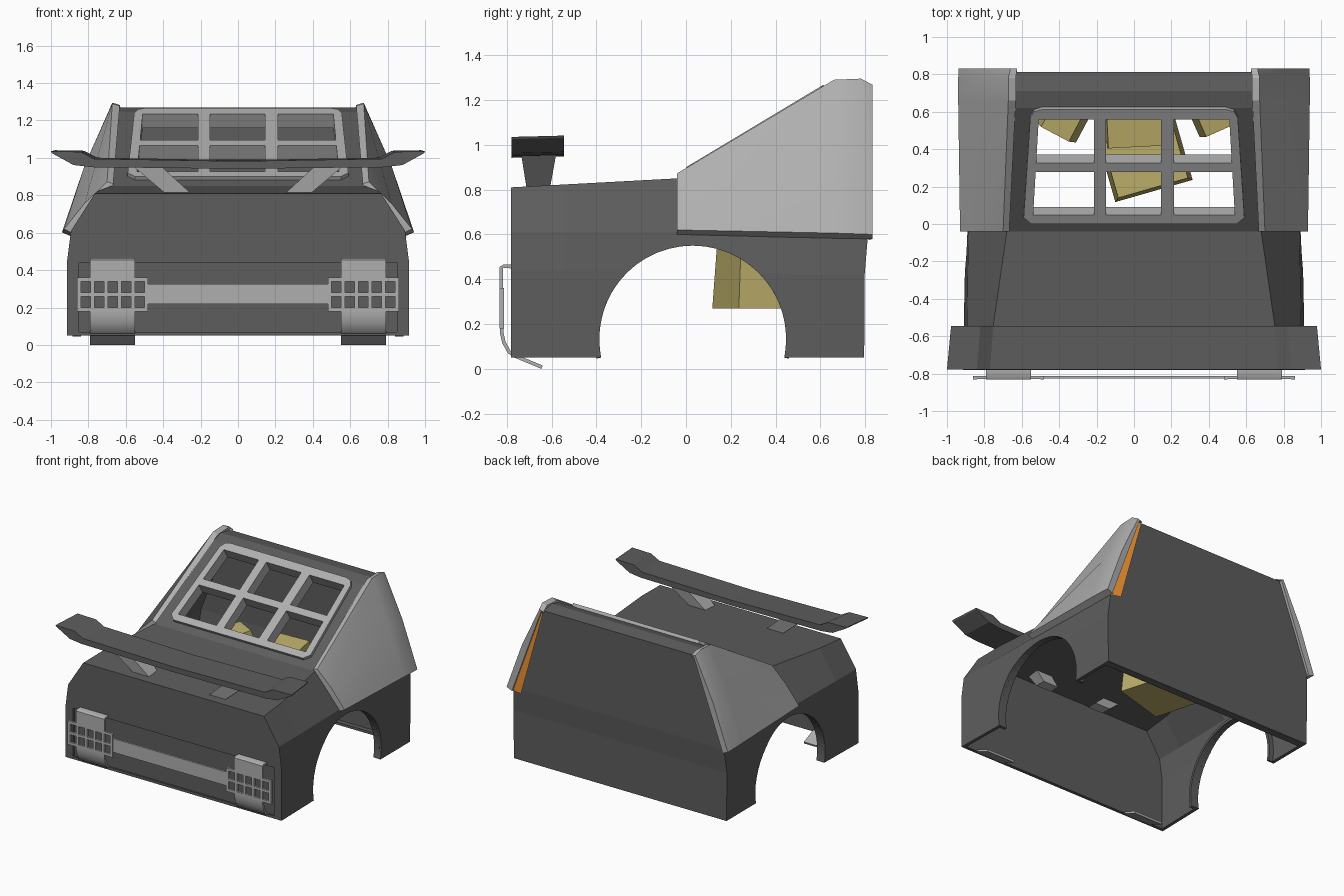
import bpy
import bmesh
from math import cos, sin, pi, radians
from mathutils import Vector, Matrix

if "Cube" in bpy.data.objects:
    bpy.data.objects.remove(bpy.data.objects["Cube"])

DARK, LIGHT = (.11, .11, .11), (.43, .43, .43)
GOLD, ORANGE = (.5, .42, .14), (.75, .26, .03)
paints = {}


def mesh(name, verts, faces, color=LIGHT):
    me = bpy.data.meshes.new(name)
    me.from_pydata([tuple(v) for v in verts], [], faces)
    ob = bpy.data.objects.new(name, me)
    bpy.context.collection.objects.link(ob)
    if color not in paints:
        paints[color] = bpy.data.materials.new("paint")
        paints[color].diffuse_color = (*color, 1)
    me.materials.append(paints[color])
    return ob


def apply(ob, kind, **kw):
    md = ob.modifiers.new(kind, kind)
    for k, v in kw.items():
        setattr(md, k, v)
    bpy.context.view_layer.objects.active = ob
    bpy.ops.object.modifier_apply(modifier=md.name)
    return ob


def cut(ob, cutter):
    apply(ob, 'BOOLEAN', operation='DIFFERENCE', solver='EXACT', object=cutter)


def smooth(ob, angle):
    bpy.ops.object.select_all(action='DESELECT')
    ob.select_set(True)
    bpy.context.view_layer.objects.active = ob
    bpy.ops.object.shade_smooth_by_angle(angle=radians(angle))


def fix(ob):
    bm = bmesh.new()
    bm.from_mesh(ob.data)
    bmesh.ops.recalc_face_normals(bm, faces=bm.faces)
    bm.to_mesh(ob.data)
    bm.free()
    return ob


def prism(name, pts, a, b, place, color=LIGHT):
    """Extrude a 2D outline from a to b; place(u, w, h) gives the 3D point."""
    n = len(pts)
    v = [place(u, w, h) for h in (a, b) for u, w in pts]
    f = [tuple(range(n)), tuple(range(2 * n - 1, n - 1, -1))]
    f += [(i, i + n, (i + 1) % n + n, (i + 1) % n) for i in range(n)]
    return fix(mesh(name, v, f, color))


def boxes(name, specs, color=LIGHT):
    """Several boxes, each x0, x1, y0, y1, z0, z1, in one object."""
    v, f = [], []
    for x0, x1, y0, y1, z0, z1 in specs:
        k = len(v)
        v += [(x, y, z) for x in (x0, x1) for y in (y0, y1) for z in (z0, z1)]
        f += [tuple(k + i for i in q) for q in
              ((0, 1, 3, 2), (4, 6, 7, 5), (0, 4, 5, 1), (2, 3, 7, 6), (0, 2, 6, 4), (1, 5, 7, 3))]
    return fix(mesh(name, v, f, color))


def loft(name, rows, color, caps=False):
    n = len(rows[0])
    v = [p for s in rows for p in s]
    f = [(s * n + i, (s + 1) * n + i, (s + 1) * n + i + 1, s * n + i + 1)
         for s in range(len(rows) - 1) for i in range(n - 1)]
    if caps:
        last = (len(rows) - 1) * n
        for i in range(n // 2 - 1):
            q = (i, i + 1, n - 2 - i, n - 1 - i)
            f += [q, tuple(last + j for j in reversed(q))]
    return mesh(name, v, f, color)


along_x = lambda u, w, h: (h, u, w)
along_y = lambda u, w, h: (u, h, w)

# Windshield plane: u across, w up the slope, h outward
D = Vector((0, 0.70, 0.42)).normalized()
N = Vector((0, -D.z, D.y))
slope = lambda u, w, h: Vector((u, -0.04, 0.85)) + D * w + N * h

# Body shell, open below
halves = [
    [(.915, -.78, .05), (.915, -.78, .44), (.893, -.78, .61), (.765, -.78, .81)],
    [(.910, -.54, .05), (.910, -.54, .44), (.893, -.54, .61), (.752, -.54, .823)],
    [(.900, -.04, .05), (.900, -.04, .44), (.885, -.04, .61), (.680, -.04, .85)],
    [(.900, .62, .05), (.905, .62, .42), (.890, .62, .60), (.642, .62, 1.246)],
    [(.900, .71, .05), (.905, .71, .42), (.890, .71, .60), (.640, .71, 1.270)],
    [(.900, .795, .05), (.905, .797, .42), (.890, .812, .60), (.640, .812, 1.255)],
]
body = loft("body_shell", [h + [(-x, y, z) for x, y, z in reversed(h)] for h in halves], DARK, True)
apply(body, 'SOLIDIFY', thickness=.025, offset=-1, use_even_offset=True)
fix(body)

# Wheel arches, front recess and windshield opening
arc = lambda r, t: (.03 + r * cos(t), .133 + r * sin(t))
recess = [(-.85, .07), (.85, .07), (.85, .44), (-.85, .44)]
opening = [(-.56, .085), (.56, .085), (.52, .75), (-.52, .75)]
cutters = [prism("arch_cutter", [arc(.417, 2 * pi * i / 48) for i in range(48)], -1.2, 1.2, along_x, DARK),
           prism("recess_cutter", recess, -.9, -.767, along_y, DARK),
           prism("opening_cutter", opening, -.16, .1, slope, DARK)]
for c in cutters:
    cut(body, c)

# Arch lips and rear bottom lip inside the shell
ts = [-.2 + (pi + .4) * i / 28 for i in range(29)]
lip = prism("arch_lip", [arc(.417, t) for t in ts] + [arc(.437, t) for t in reversed(ts)],
            .84, .884, along_x, DARK)
apply(lip, 'MIRROR')
boxes("rear_lip", [(-.88, .88, .735, .785, .05, .07)], DARK)

# Window grid frame: thin rim plus deep bars, with six openings
frame = prism("window_frame", [(-.55, .06), (.55, .06), (.59, .10), (.555, .72), (.535, .76), (.49, .775),
                               (-.49, .775), (-.535, .76), (-.555, .72), (-.59, .10)], -.065, .022, slope)
edge = lambda w: .545 - .05 * w
for w0, w1 in ((.115, .385), (.44, .71)):
    for quad in ([(-.15, w0), (.145, w0), (.145, w1), (-.15, w1)],
                 [(.215, w0), (edge(w0), w0), (edge(w1), w1), (.215, w1)],
                 [(-.215, w0), (-edge(w0), w0), (-edge(w1), w1), (-.215, w1)]):
        c = prism("window_cutter", quad, -.16, .1, slope, DARK)
        cut(frame, c)
        cutters.append(c)
for c in cutters:
    bpy.data.objects.remove(c)

# Side armour panels wrapping the cab, closed against it front and back
rows = []
for y, sec in ((-.041, [(.885, .60), (.887, .605), (.780, .735), (.680, .85), (.667, .85)]),
               (-.040, [(.89, .60), (.93, .62), (.820, .757), (.70, .872), (.667, .862)]),
               (.66, [(.89, .582), (.94, .606), (.82, .96), (.672, 1.29), (.632, 1.278)]),
               (.78, [(.89, .58), (.94, .602), (.82, .96), (.672, 1.295), (.632, 1.283)]),
               (.832, [(.89, .58), (.937, .60), (.81, .95), (.66, 1.268), (.625, 1.255)]),
               (.831, [(.885, .585), (.888, .595), (.765, .93), (.645, 1.255), (.625, 1.25)]),
               (.805, [(.885, .585), (.888, .595), (.765, .93), (.645, 1.255), (.625, 1.25)])):
    rows.append([(x, y, z) for x, z in sec])
panel = apply(loft("side_panel", rows, LIGHT), 'MIRROR')
smooth(panel, 25)

# Orange strip on one rear corner
mesh("rear_marker", [(.90, .815, .575), (.815, .832, .58), (.63, .832, 1.24), (.655, .815, 1.25)],
     [(0, 1, 2, 3)], ORANGE)

# Wing above the hood with upturned tips
half = [(.78, .95), (.88, .962), (.995, 1.025), (1.0, 1.035), (.84, 1.032), (.77, .995)]
prism("wing", half + [(0, .982)] + [(-x, z) for x, z in reversed(half)] + [(0, .942)], -.778, -.545,
      lambda u, w, h: (u, h, w) if h < -.7 else (u * .978, h, w + .006), DARK)

# Wing struts
strut = mesh("wing_strut",
             [(.17, -.70, .735), (.30, -.70, .735), (.30, -.62, .735), (.17, -.62, .735),
              (.41, -.735, .955), (.56, -.735, .955), (.56, -.58, .955), (.41, -.58, .955)],
             [(3, 2, 1, 0), (4, 5, 6, 7), (0, 1, 5, 4), (1, 2, 6, 5), (2, 3, 7, 6), (3, 0, 4, 7)])
apply(strut, 'MIRROR')

# Front bar and lamp grilles
boxes("bumper_bar", [(-.49, .49, -.827, -.812, .22, .325)])
grid = [(x - .01, x + .01, -.832, -.812, .18, .36) for x in (.49 + .072 * i for i in range(6))]
grid += [(.48, .86, -.83, -.814, z - .01, z + .01) for z in (.19, .27, .35)]
apply(boxes("lamp_grille", grid), 'MIRROR')


# Bent straps above and below the grilles
def strap(name, path, t=.016):
    p = [Vector(q) for q in path]
    back = []
    for i, q in enumerate(p):
        d = (p[min(i + 1, len(p) - 1)] - p[max(i - 1, 0)]).normalized()
        back.append(q + Vector((-d.y, d.x)) * t)
    ob = prism(name, p + back[::-1], .55, .79, along_x)
    smooth(apply(ob, 'MIRROR'), 40)


strap("upper_strap", [(-.78, .465), (-.815, .465), (-.832, .455), (-.832, .35)])
strap("lower_strap", [(-.83, .19), (-.83, .16), (-.82, .115), (-.795, .07), (-.765, .05), (-.645, .0)])


# Tilted yellow blocks inside the cab
def block(name, loc, size, rot, taper=1):
    m = Matrix.Rotation(radians(rot[1]), 3, 'Z') @ Matrix.Rotation(radians(rot[0]), 3, 'X')
    v = [m @ Vector((a * size[0] / 2 * t, b * size[1] / 2 * t, h * size[2] / 2)) + Vector(loc)
         for h, t in ((-1, 1), (1, taper)) for a, b in ((-1, -1), (1, -1), (1, 1), (-1, 1))]
    mesh(name, v, [(3, 2, 1, 0), (4, 5, 6, 7), (0, 1, 5, 4), (1, 2, 6, 5), (2, 3, 7, 6), (3, 0, 4, 7)], GOLD)


block("engine_base", (.06, .34, .42), (.43, .34, .30), (0, 16), .9)
block("engine_top", (0, .55, .55), (.32, .28, .2), (8, 3), .9)
block("engine_side_left", (-.38, .56, .54), (.24, .2, .25), (10, -28), .7)
block("engine_side_right", (.42, .58, .54), (.22, .2, .25), (10, 24), .7)

for m in bpy.data.materials:
    if m.users and not m.is_grease_pencil:
        m.use_nodes = True
        m.node_tree.nodes["Principled BSDF"].inputs["Base Color"].default_value = m.diffuse_color
